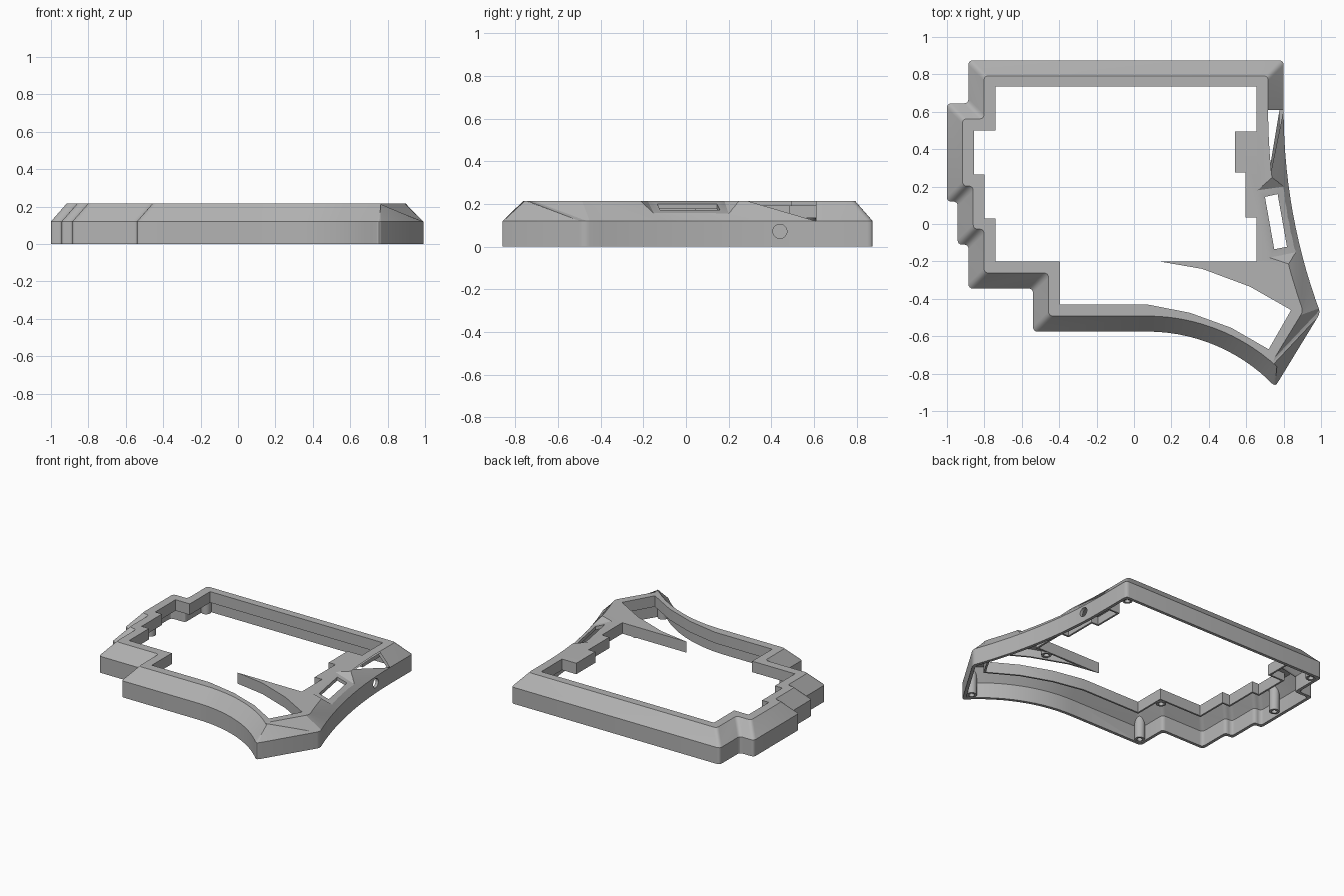
import bpy, bmesh, math
from mathutils import Vector

cube = bpy.data.objects.get("Cube")
if cube:
    bpy.data.objects.remove(cube)

TOP, EAVE, WALL, CHAMFER = 0.215, 0.12, 0.022, 0.083

grey = bpy.data.materials.new("grey plastic")
grey.use_nodes = True
grey.diffuse_color = (0.45, 0.45, 0.45, 1)
grey.node_tree.nodes["Principled BSDF"].inputs["Base Color"].default_value = grey.diffuse_color


def offset(pts, d):
    """Mitred inward offset of a counterclockwise outline."""
    out = []
    for i, p in enumerate(pts):
        a = (p - pts[i - 1]).normalized()
        b = (pts[(i + 1) % len(pts)] - p).normalized()
        na, nb = Vector((-a.y, a.x)), Vector((-b.y, b.x))
        out.append(p + (na + nb) * d / (1 + na.dot(nb)))
    return out


def rounded(pts, r=0.025, steps=4):
    """Round the sharp corners of an outline."""
    out = []
    for i, p in enumerate(pts):
        a, b = pts[i - 1] - p, pts[(i + 1) % len(pts)] - p
        if a.angle(b) > math.radians(160):
            out.append(p)
            continue
        s, e = p + a.normalized() * r, p + b.normalized() * r
        for k in range(steps + 1):
            t = k / steps
            out.append(s * (1 - t) ** 2 + p * 2 * t * (1 - t) + e * t * t)
    return out


def finish(bm, name):
    bmesh.ops.recalc_face_normals(bm, faces=bm.faces)
    mesh = bpy.data.meshes.new(name)
    bm.to_mesh(mesh)
    bm.free()
    mesh.materials.append(grey)
    ob = bpy.data.objects.new(name, mesh)
    bpy.context.collection.objects.link(ob)
    return ob


def loft(name, rings):
    """Closed solid through (outline, z) rings of equal length."""
    bm = bmesh.new()
    loops = [[bm.verts.new((p.x, p.y, z)) for p in pts] for pts, z in rings]
    for lo, hi in zip(loops, loops[1:]):
        for i in range(len(lo)):
            bm.faces.new((lo[i - 1], lo[i], hi[i], hi[i - 1]))
    bm.faces.new(loops[0])
    bm.faces.new(loops[-1])
    return finish(bm, name)


def hull(name, pts):
    bm = bmesh.new()
    for p in pts:
        bm.verts.new(p)
    bmesh.ops.convex_hull(bm, input=bm.verts)
    return finish(bm, name)


def cylinder(name, x, y, r, z0, z1, sides=20):
    ring = [Vector((x + r * math.cos(k * math.tau / sides),
                    y + r * math.sin(k * math.tau / sides))) for k in range(sides)]
    return loft(name, [(ring, z0), (ring, z1)])


def cut(ob, tool):
    mod = ob.modifiers.new("cut", 'BOOLEAN')
    mod.operation, mod.solver, mod.object = 'DIFFERENCE', 'EXACT', tool
    with bpy.context.temp_override(object=ob, active_object=ob):
        bpy.ops.object.modifier_apply(modifier=mod.name)
    bpy.data.objects.remove(tool)


# Outer outline: stepped left side, swept front edge, bowed right side
outline = [(0.80, 0.875), (-0.885, 0.875), (-0.885, 0.645), (-1, 0.645), (-1, 0.12),
           (-0.943, 0.12), (-0.943, -0.11), (-0.885, -0.11), (-0.885, -0.345),
           (-0.54, -0.345), (-0.54, -0.575)]
for k in range(15):
    a = math.asin(0.685 / 0.943) * k / 14
    outline.append((0.07 + 0.943 * math.sin(a), -0.575 - 0.943 * (1 - math.cos(a))))
for k in range(15):
    a = math.asin(1.085 / 3.1) * (1 - k / 14)
    outline.append((0.80 + 3.1 * (1 - math.cos(a)), 0.61 - 3.1 * math.sin(a)))
outline = [Vector(p) for p in outline]

# Screen opening with steps on both sides and the pointed fin
opening = [Vector(p) for p in (
    (0.655, 0.735), (-0.74, 0.735), (-0.74, 0.5), (-0.855, 0.5), (-0.855, 0.265),
    (-0.8, 0.265), (-0.8, 0.03), (-0.74, 0.03), (-0.74, -0.2), (-0.395, -0.2),
    (-0.395, -0.43), (0.07, -0.43), (0.3, -0.475), (0.52, -0.555), (0.72, -0.67),
    (0.84, -0.46), (0.62, -0.335), (0.365, -0.24), (0.135, -0.2), (0.655, -0.2),
    (0.655, 0.035), (0.595, 0.035), (0.595, 0.275), (0.54, 0.275), (0.54, 0.495),
    (0.655, 0.495))]

edge = lambda d: rounded(offset(outline, d))
case = loft("case_frame", [(edge(0), 0), (edge(0), EAVE), (edge(CHAMFER), TOP)])

# Hollow underside, leaving the lip, the screw posts and the connector pad solid
cavity = loft("cavity", [(edge(WALL), -0.05), (edge(WALL), 0.112), (edge(0.093), 0.193)])
lip = offset(opening, -0.013)
cut(cavity, loft("lip", [(lip, 0.135), (lip, 0.3)]))

posts = [(0.74, -0.79, 0.005), (-0.49, -0.525, 0.005), (-0.935, 0.33, 0.005),
         (-0.835, 0.825, 0.005), (0.75, 0.825, 0.005), (0.56, -0.235, 0.13),
         (-0.435, -0.24, 0.13)]
for x, y, z in posts:
    cut(cavity, cylinder("post", x, y, 0.034, z, 0.3))

# Sloped recess for the connector
a, d = Vector((0.66, 0.18, TOP)), Vector((0.725, -0.18, TOP))
b, c = Vector((0.80, 0.20, 0.155)), Vector((0.87, -0.15, 0.155))
e, f = Vector((0.74, 0.25, TOP)), Vector((0.83, -0.215, TOP))
base = [a, d, a + 2 * (b - a), d + 2 * (c - d), a + 2.2 * (e - a), d + 2 * (f - d)]
up = Vector((0, 0, 0.1))
down = Vector((0, 0, -0.025))
cut(cavity, hull("pad", [p + down for p in base] + [p + up for p in base]))
cut(case, cavity)
cut(case, loft("opening", [(opening, -0.1), (opening, 0.4)]))
cut(case, hull("recess", base + [p + up for p in base]))

# Connector window
window = [Vector(p) for p in ((0.70, 0.145), (0.75, -0.135), (0.818, -0.122), (0.768, 0.16))]
cut(case, loft("window", [(window, 0.05), (window, 0.4)]))

# Round port in the right wall
port = cylinder("port", 0, 0, 0.033, -0.06, 0.06, 28)
port.rotation_euler.y = math.pi / 2
port.location = (0.81, 0.44, 0.072)
bpy.context.view_layer.update()
cut(case, port)

# Blind screw holes
for x, y, z in posts:
    cut(case, cylinder("screw_hole", x, y, 0.019, -0.1, z + 0.06, 16))

bpy.ops.object.select_all(action='DESELECT')
case.select_set(True)
bpy.context.view_layer.objects.active = case
bpy.ops.object.shade_smooth_by_angle(angle=math.radians(25))
